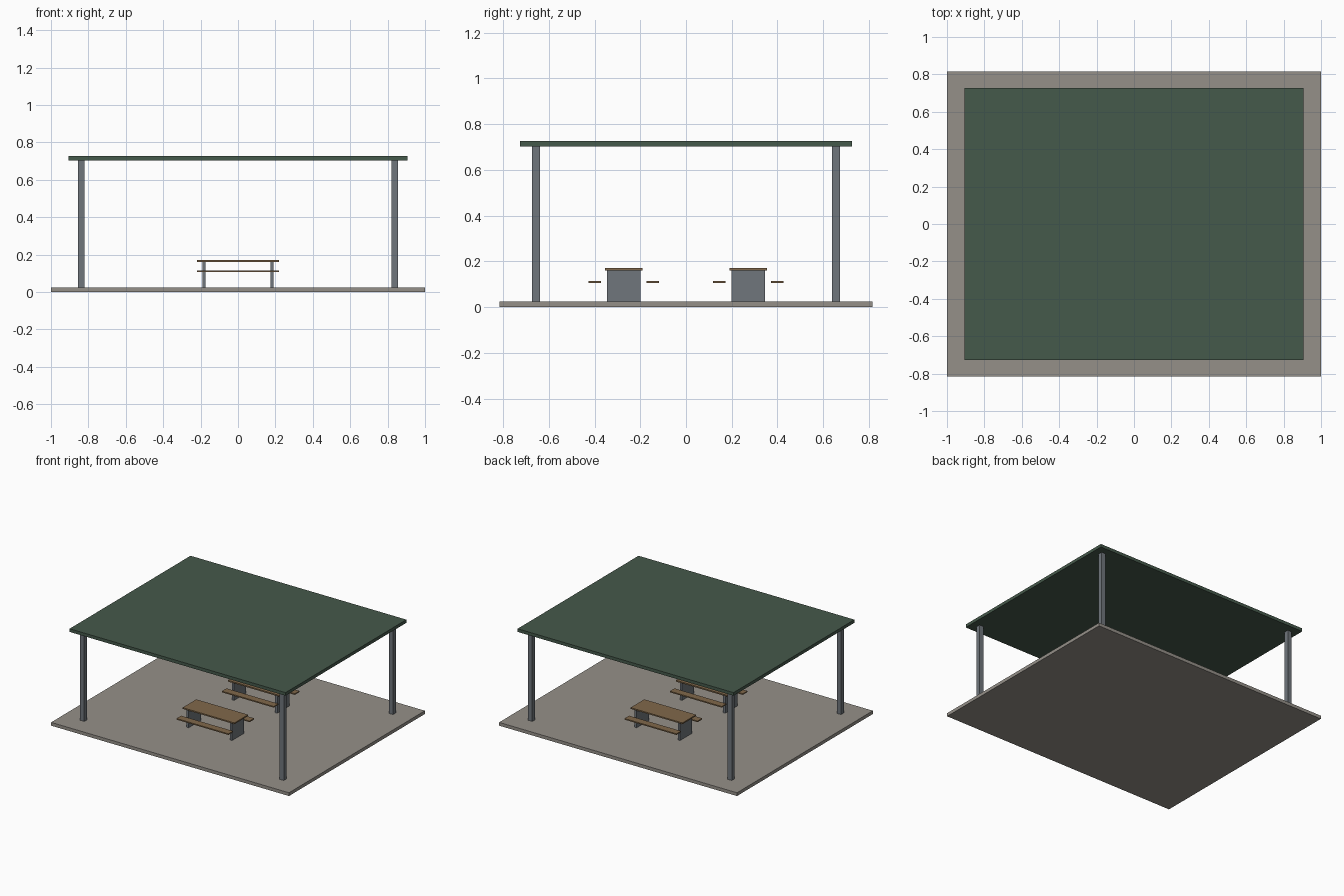
import bpy

if "Cube" in bpy.data.objects:
    bpy.data.objects.remove(bpy.data.objects["Cube"])


def material(name, rgb):
    m = bpy.data.materials.new(name)
    m.diffuse_color = (*rgb, 1)
    m.use_nodes = True
    m.node_tree.nodes["Principled BSDF"].inputs["Base Color"].default_value = m.diffuse_color
    return m


CONCRETE = material("concrete", (0.30, 0.28, 0.25))
GREEN = material("roof_green", (0.06, 0.10, 0.07))
STEEL = material("steel", (0.16, 0.18, 0.20))
WOOD = material("wood", (0.22, 0.14, 0.07))


def box(name, x, y, z0, z1, sx, sy, mat):
    """Box centred on x, y, running from z0 up to z1."""
    bpy.ops.mesh.primitive_cube_add(size=1, location=(x, y, (z0 + z1) / 2))
    o = bpy.context.object
    o.name = name
    o.scale = (sx, sy, z1 - z0)
    bpy.ops.object.transform_apply(location=False, rotation=False, scale=True)
    o.data.materials.append(mat)
    return o


SLAB_TOP, ROOF_BOTTOM = 0.025, 0.703

# Floor and roof
box("floor_slab", 0, 0, 0, SLAB_TOP, 2.0, 1.632, CONCRETE)
box("roof", 0, 0, ROOF_BOTTOM, 0.727, 1.815, 1.452, GREEN)

# Corner posts
for sx, side in ((-1, "left"), (1, "right")):
    for sy, end in ((-1, "front"), (1, "back")):
        box(f"{end}_{side}_post", sx * 0.839, sy * 0.656,
            SLAB_TOP, ROOF_BOTTOM, 0.035, 0.035, STEEL)

# Picnic tables: top, two panel legs, two benches
for sy, end in ((-1, "front"), (1, "back")):
    y = sy * 0.272
    box(f"{end}_table_top", 0, y, 0.16, 0.17, 0.436, 0.164, WOOD)
    for s, side in ((-1, "left"), (1, "right")):
        box(f"{end}_table_{side}_leg", s * 0.182, y,
            SLAB_TOP, 0.16, 0.018, 0.146, STEEL)
    for s, side in ((-1, "front"), (1, "back")):
        box(f"{end}_table_{side}_bench", 0, y + s * 0.127,
            0.106, 0.115, 0.436, 0.055, WOOD)
